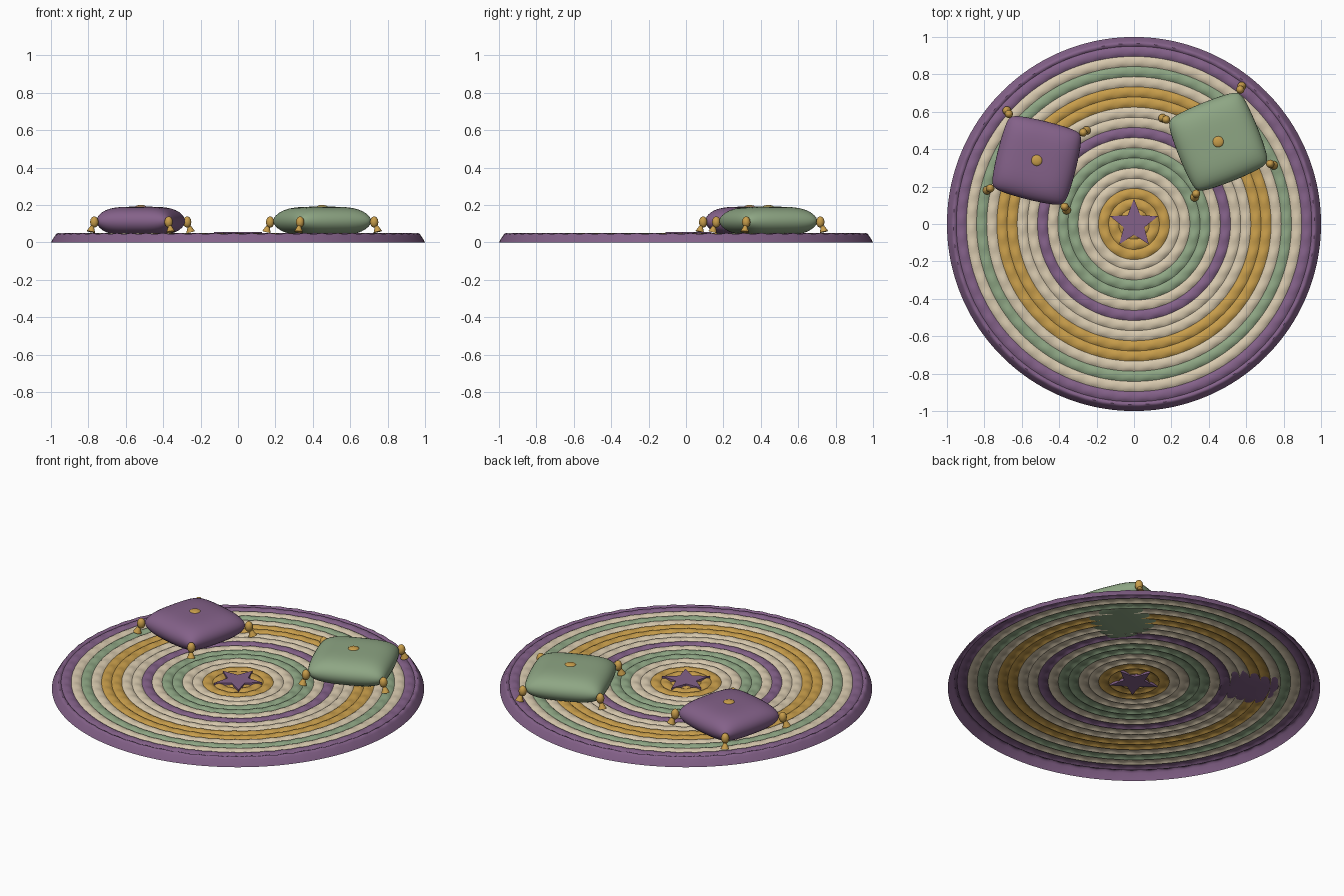
import bpy, bmesh, math
from mathutils import Matrix, Vector

if "Cube" in bpy.data.objects:
    bpy.data.objects.remove(bpy.data.objects["Cube"])

def material(name, rgb):
    m = bpy.data.materials.new(name)
    m.diffuse_color = (*rgb, 1)
    m.use_nodes = True
    m.node_tree.nodes["Principled BSDF"].inputs["Base Color"].default_value = m.diffuse_color
    return m

PURPLE = material("purple", (0.23, 0.12, 0.25))
CREAM = material("cream", (0.68, 0.58, 0.42))
GOLD = material("gold", (0.58, 0.34, 0.07))
GREEN = material("green", (0.27, 0.38, 0.23))

def finish(name, bm, mat, smooth=True, angle=40):
    me = bpy.data.meshes.new(name)
    bm.to_mesh(me)
    bm.free()
    me.materials.append(mat)
    ob = bpy.data.objects.new(name, me)
    bpy.context.collection.objects.link(ob)
    if smooth:
        bpy.ops.object.select_all(action='DESELECT')
        ob.select_set(True)
        bpy.context.view_layer.objects.active = ob
        bpy.ops.object.shade_smooth_by_angle(angle=math.radians(angle))
    return ob

def revolve(name, profile, mat, waves, amp, segs=256):
    """Open ring from (r, z, wave weight) points, inner to outer."""
    bm = bmesh.new()
    rows = []
    for r, z, wt in profile:
        row = []
        for i in range(segs):
            a = 2 * math.pi * i / segs
            s = math.sin(waves * a)
            row.append(bm.verts.new((r * math.cos(a), r * math.sin(a), z + amp * wt * s)))
        rows.append(row)
    for p, q in zip(rows, rows[1:]):
        for i in range(segs):
            j = (i + 1) % segs
            bm.faces.new((p[i], q[i], q[j], p[j]))
    return finish(name, bm, mat)

# Braided rug: open shell of rounded concentric rings
W = 0.0543
LOW, BUMP = 0.039, 0.009
colours = [GOLD] * 4 + [CREAM] * 2 + [GREEN] * 2 + [CREAM, PURPLE] + [CREAM] * 2 \
    + [GOLD] * 2 + [CREAM, GREEN, CREAM, PURPLE]
for k, mat in enumerate(colours):
    prof = []
    for i in range(7):
        t = i / 6
        if k == 0:
            r, h = max(0.0005, t * W / 2), math.cos(t * math.pi / 2)
        else:
            r, h = (k - 0.5 + t) * W, math.sin(t * math.pi)
        prof.append((r, LOW + BUMP * h ** 0.7 if h > 1e-6 else LOW, max(h, 0)))
    revolve(f"rug_ring_{k}", prof, mat, max(8, round(k * 3.6)), 0.003 if k else 0)

# Outer border sloping down to the floor
revolve("rug_border", [(0.95, LOW, 0), (0.957, 0.045, .8), (0.965, 0.047, 1), (0.972, 0.044, .6),
                       (0.978, 0.036, .2), (0.99, 0.018, 0), (1.0, 0, 0)], PURPLE, 62, 0.003)

# Centre star
bm = bmesh.new()
pts = []
for i in range(10):
    a = math.pi / 2 + i * math.pi / 5
    r = 0.058 if i % 2 else 0.135
    pts.append(bm.verts.new((r * math.cos(a), r * math.sin(a), 0.034)))
base = bm.faces.new(pts)
ext = bmesh.ops.extrude_face_region(bm, geom=[base])
bmesh.ops.translate(bm, vec=(0, 0, 0.021), verts=[v for v in ext['geom'] if isinstance(v, bmesh.types.BMVert)])
bmesh.ops.recalc_face_normals(bm, faces=bm.faces)
finish("centre_star", bm, PURPLE, smooth=False)

def ellipsoid(name, loc, size, mat):
    bm = bmesh.new()
    bmesh.ops.create_uvsphere(bm, u_segments=20, v_segments=12, radius=1)
    bmesh.ops.scale(bm, vec=size, verts=bm.verts)
    bmesh.ops.translate(bm, vec=loc, verts=bm.verts)
    return finish(name, bm, mat)

def cushion(name, x, y, half, turn, mat):
    zc, H, n = 0.114, 0.077, 24
    rot = Matrix.Rotation(math.radians(turn), 4, 'Z')
    place = Matrix.Translation((x, y, zc)) @ rot
    # Puffed body: two domed sheets joined at the seam
    bm = bmesh.new()
    for side in (1, -1):
        g = []
        for i in range(n + 1):
            u = math.sin(math.pi / 2 * (2 * i / n - 1))
            row = []
            for j in range(n + 1):
                v = math.sin(math.pi / 2 * (2 * j / n - 1))
                h = math.sqrt(max(0, (1 - u ** 4) * (1 - v ** 4)))
                pinch = 1 - 0.06 * (u * v) ** 8
                px = u * half * (0.97 + 0.06 * (1 - v * v)) * pinch
                py = v * half * (0.97 + 0.06 * (1 - u * u)) * pinch
                row.append(bm.verts.new((px, py, side * H * h)))
            g.append(row)
        for i in range(n):
            for j in range(n):
                bm.faces.new((g[i][j], g[i + 1][j], g[i + 1][j + 1], g[i][j + 1]))
    bmesh.ops.remove_doubles(bm, verts=bm.verts, dist=1e-5)
    bmesh.ops.recalc_face_normals(bm, faces=bm.faces)
    bmesh.ops.transform(bm, matrix=place, verts=bm.verts)
    finish(name, bm, mat, angle=70)
    # Centre button
    ellipsoid(name + "_button", (x, y, zc + H - 0.002), (0.03, 0.03, 0.011), GOLD)
    # Corner tassels: knob and flared skirt leaning outward
    for c in range(4):
        d = rot @ Vector((math.cos(math.pi / 4 + c * math.pi / 2), math.sin(math.pi / 4 + c * math.pi / 2), 0))
        R = half * math.sqrt(2) * 0.985
        p = Vector((x, y, 0)) + d * R
        ellipsoid(f"{name}_knob_{c}", (p.x, p.y, 0.109), (0.022, 0.022, 0.03), GOLD)
        bm = bmesh.new()
        bmesh.ops.create_cone(bm, cap_ends=True, segments=16, radius1=0.023, radius2=0.009, depth=0.032)
        lean = d.cross(Vector((0, 0, 1)))
        M = Matrix.Translation((p.x + d.x * .017, p.y + d.y * .017, 0.072)) @ Matrix.Rotation(0.25, 4, lean)
        bmesh.ops.transform(bm, matrix=M, verts=bm.verts)
        finish(f"{name}_tassel_{c}", bm, GOLD)

cushion("purple_cushion", -0.52, 0.34, 0.208, -14, PURPLE)
cushion("green_cushion", 0.45, 0.44, 0.217, 22, GREEN)
